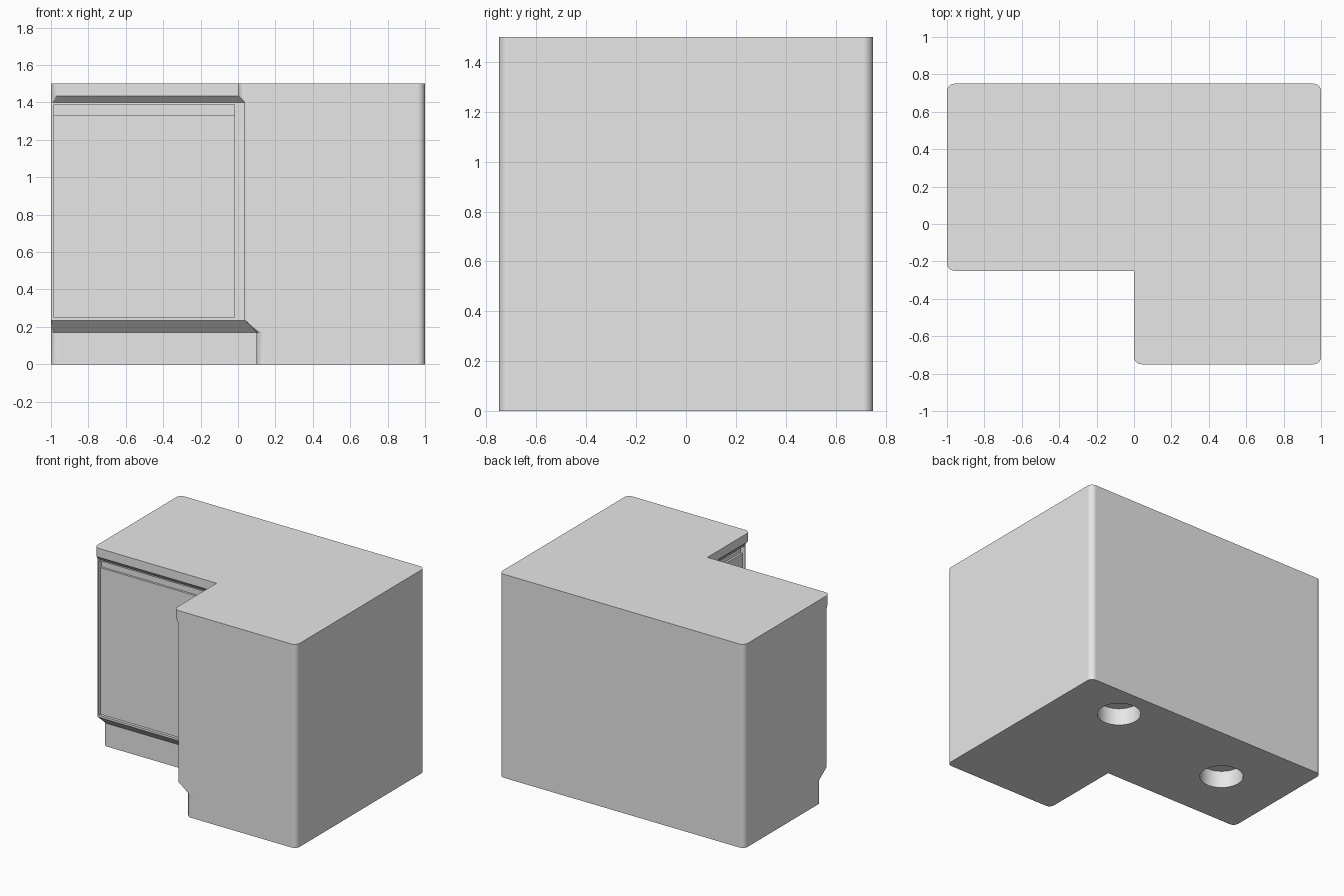
import bpy, bmesh, math
from mathutils import Vector

if "Cube" in bpy.data.objects:
    bpy.data.objects.remove(bpy.data.objects["Cube"], do_unlink=True)

grey = bpy.data.materials.new("plain grey")
grey.use_nodes = True
grey.diffuse_color = (0.8, 0.8, 0.8, 1)
grey.node_tree.nodes["Principled BSDF"].inputs["Base Color"].default_value = (0.8, 0.8, 0.8, 1)


def finish(bm, name):
    bmesh.ops.recalc_face_normals(bm, faces=bm.faces)
    mesh = bpy.data.meshes.new(name)
    bm.to_mesh(mesh)
    bm.free()
    mesh.materials.append(grey)
    obj = bpy.data.objects.new(name, mesh)
    bpy.context.collection.objects.link(obj)
    return obj


def fillet(corner, to_prev, to_next, radius, steps=6):
    """Arc rounding a right-angled corner."""
    c, p, n = Vector(corner), Vector(to_prev), Vector(to_next)
    centre = c + (p + n) * radius
    angles = [math.pi / 2 * i / steps for i in range(steps + 1)]
    return [centre - n * radius * math.cos(a) - p * radius * math.sin(a) for a in angles]


def outline(inset, inner_radius):
    """L-shaped plan; only the two inner sides move with the inset."""
    e, w, n, s = (1, 0), (-1, 0), (0, 1), (0, -1)
    r = 0.04
    return (fillet((-1, 0.75), e, s, r)
            + fillet((-1, -0.25 + inset), n, e, inner_radius)
            + [Vector((inset, -0.25 + inset))]
            + fillet((inset, -0.75), n, e, inner_radius)
            + fillet((1, -0.75), w, n, r)
            + fillet((1, 0.75), s, w, r))


# Counter body: toe kick, front and worktop lip, as (height, inset, corner radius)
levels = [(0, 0.1, 0.04), (0.17, 0.1, 0.04), (0.235, 0.035, 0.01),
          (1.4, 0.035, 0.01), (1.435, 0, 0.04), (1.5, 0, 0.04)]
bm = bmesh.new()
rings = [[bm.verts.new((p.x, p.y, z)) for p in outline(i, r)] for z, i, r in levels]
for low, high in zip(rings, rings[1:]):
    for k in range(len(low)):
        m = (k + 1) % len(low)
        bm.faces.new((low[k], low[m], high[m], high[k]))
bm.faces.new(rings[0])
bm.faces.new(rings[-1])
counter = finish(bm, "corner_counter")


def box_cutter(name, low, high):
    bm = bmesh.new()
    bmesh.ops.create_cube(bm, size=1)
    lo, hi = Vector(low), Vector(high)
    for v in bm.verts:
        v.co = Vector(((lo[i] + hi[i]) / 2 + v.co[i] * (hi[i] - lo[i]) for i in range(3)))
    return finish(bm, name)


def hole_cutter(name, x, y):
    bm = bmesh.new()
    bmesh.ops.create_cone(bm, cap_ends=True, segments=48, radius1=0.145, radius2=0.145, depth=0.25)
    bmesh.ops.translate(bm, verts=bm.verts, vec=(x, y, 0))
    return finish(bm, name)


def cut(cutter):
    mod = counter.modifiers.new("cut", "BOOLEAN")
    mod.operation = "DIFFERENCE"
    mod.solver = "EXACT"
    mod.object = cutter
    bpy.context.view_layer.objects.active = counter
    bpy.ops.object.modifier_apply(modifier=mod.name)
    bpy.data.objects.remove(cutter, do_unlink=True)


# Recessed panels with a deeper finger groove along the top, on both inner sides
for part, z0, z1, depth in (("panel", 0.25, 1.33, 0.02), ("groove", 1.33, 1.39, 0.035)):
    cut(box_cutter("wide_" + part, (-0.985, -0.3, z0), (-0.02, -0.215 + depth, z1)))
    cut(box_cutter("narrow_" + part, (-0.05, -0.735, z0), (0.035 + depth, -0.27, z1)))

# Round sockets in the underside
for x, y in ((0.55, 0.5), (-0.51, 0.3)):
    cut(hole_cutter("socket", x, y))

# Smooth rounded corners, crisp edges elsewhere
bpy.ops.object.select_all(action="DESELECT")
counter.select_set(True)
bpy.context.view_layer.objects.active = counter
bpy.ops.object.shade_smooth_by_angle(angle=math.radians(30))
weighted = counter.modifiers.new("even_shading", "WEIGHTED_NORMAL")
weighted.keep_sharp = True
